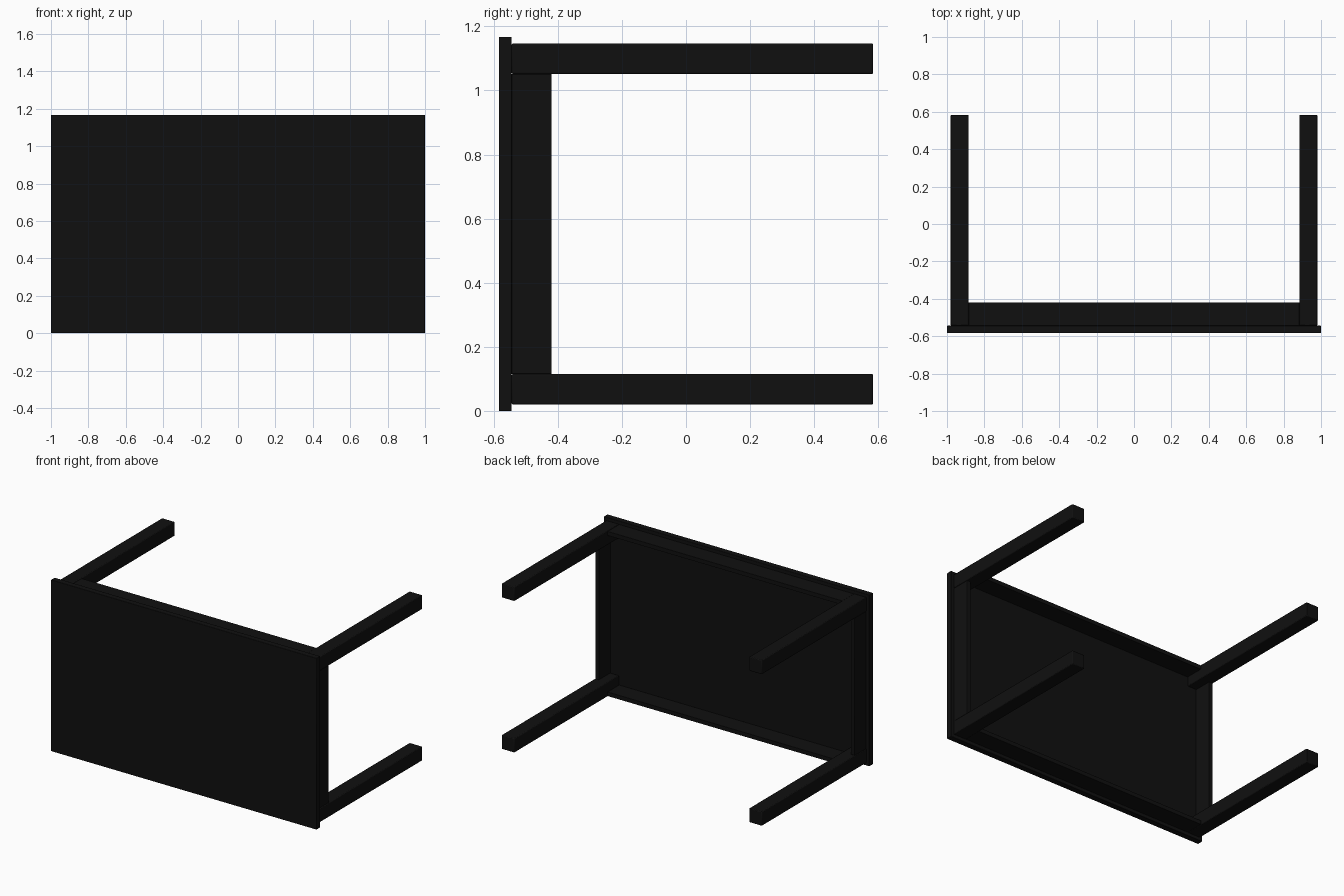
import bpy

if "Cube" in bpy.data.objects:
    bpy.data.objects.remove(bpy.data.objects["Cube"])

black = bpy.data.materials.new("black_finish")
black.diffuse_color = (0.005, 0.005, 0.005, 1)
black.use_nodes = True
black.node_tree.nodes["Principled BSDF"].inputs["Base Color"].default_value = black.diffuse_color


def box(name, lo, hi, bevel):
    """Box between two corners with softly rounded edges."""
    bpy.ops.mesh.primitive_cube_add(size=1, location=[(a + b) / 2 for a, b in zip(lo, hi)])
    ob = bpy.context.object
    ob.name = name
    ob.scale = [b - a for a, b in zip(lo, hi)]
    bpy.ops.object.transform_apply(location=False, rotation=False, scale=True)
    mod = ob.modifiers.new("edge_rounding", "BEVEL")
    mod.width = bevel
    mod.segments = 2
    ob.data.materials.append(black)
    bpy.ops.object.shade_smooth_by_angle()
    return ob


H = 1.167                 # table width, standing upright
MID = H / 2
FRONT, UNDER, END = -0.584, -0.544, 0.584
LEG_X, LEG_Z, LEG = 0.98, MID - 0.02, 0.096
RAIL_Y, THICK, INSET = -0.419, 0.028, 0.003

# Table top, facing the front because the table lies on its side
box("table_top", (-1, FRONT, 0), (1, UNDER, H), 0.003)

# Four square legs
for sx in (-1, 1):
    for sz in (-1, 1):
        x, z = sx * (LEG_X - LEG / 2), MID + sz * (LEG_Z - LEG / 2)
        box("leg", (x - LEG / 2, UNDER, z - LEG / 2), (x + LEG / 2, END, z + LEG / 2), 0.005)

# Rails between the legs, just behind their outer faces
for s in (-1, 1):
    x = s * (LEG_X - INSET - THICK / 2)
    z = MID + s * (LEG_Z - INSET - THICK / 2)
    lx, lz = LEG_X - LEG, LEG_Z - LEG
    box("short_rail", (x - THICK / 2, UNDER, MID - lz), (x + THICK / 2, RAIL_Y, MID + lz), 0.001)
    box("long_rail", (-lx, UNDER, z - THICK / 2), (lx, RAIL_Y, z + THICK / 2), 0.001)
